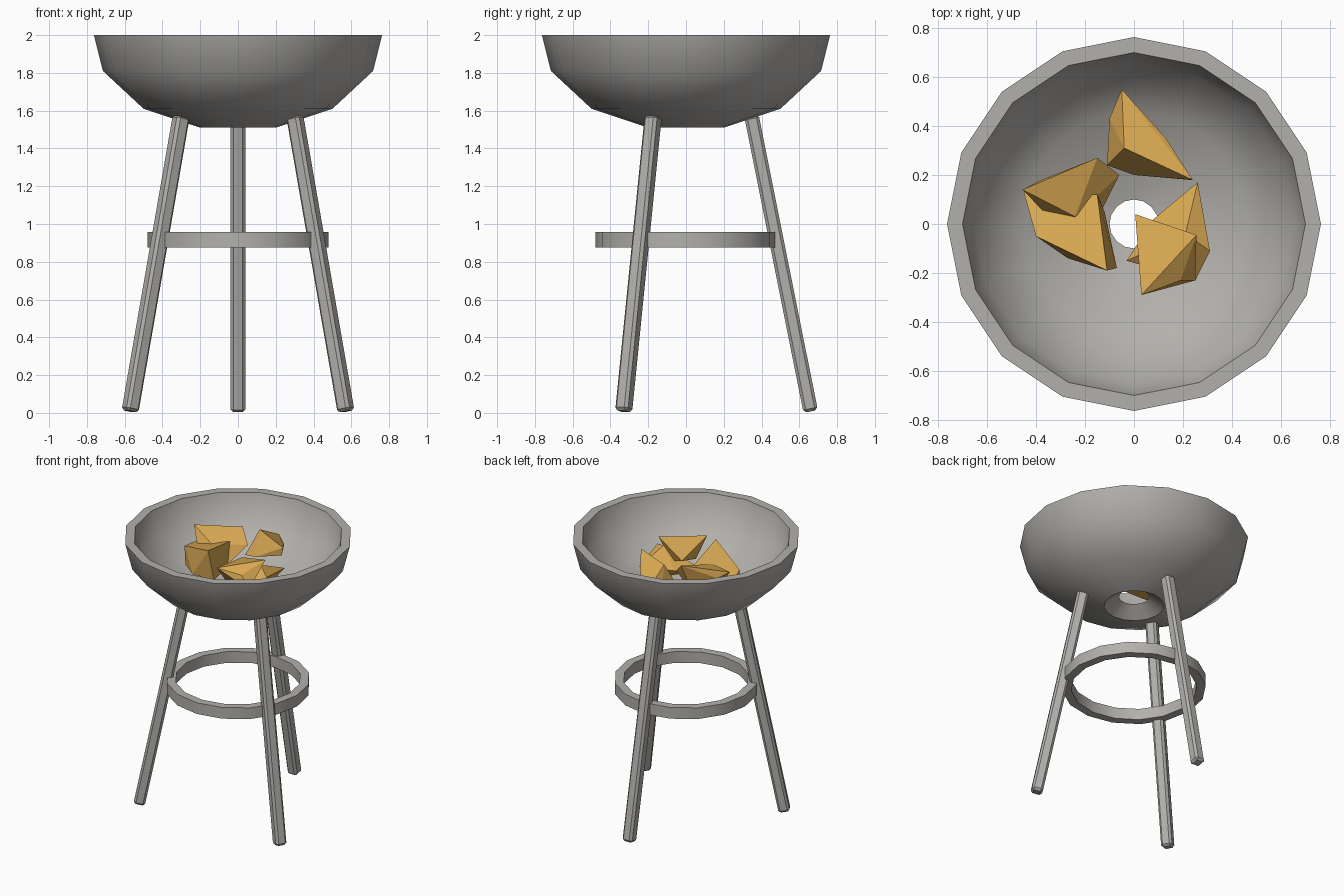
import bpy, bmesh, math
from mathutils import Vector, Matrix

if "Cube" in bpy.data.objects:
    bpy.data.objects.remove(bpy.data.objects["Cube"])


def material(name, rgb):
    m = bpy.data.materials.new(name)
    m.diffuse_color = (*rgb, 1)
    m.use_nodes = True
    m.node_tree.nodes["Principled BSDF"].inputs["Base Color"].default_value = m.diffuse_color
    return m


GREY = material("warm_grey_metal", (0.45, 0.435, 0.41))
GOLD = material("golden_stone", (0.72, 0.41, 0.09))


def add_object(name, bm, mat, smooth=None):
    bmesh.ops.recalc_face_normals(bm, faces=bm.faces)
    me = bpy.data.meshes.new(name)
    bm.to_mesh(me)
    bm.free()
    me.materials.append(mat)
    ob = bpy.data.objects.new(name, me)
    bpy.context.collection.objects.link(ob)
    if smooth:
        bpy.ops.object.select_all(action='DESELECT')
        ob.select_set(True)
        bpy.context.view_layer.objects.active = ob
        bpy.ops.object.shade_smooth_by_angle(angle=math.radians(smooth))
    return ob


def lathe(name, profile, mat, smooth, sides=16):
    """Turn a closed (radius, height) profile around z."""
    bm = bmesh.new()
    rings = []
    for i in range(sides):
        a = math.tau * i / sides
        rings.append([bm.verts.new((r * math.cos(a), r * math.sin(a), z)) for r, z in profile])
    n = len(profile)
    for i in range(sides):
        a, b = rings[i], rings[(i + 1) % sides]
        for j in range(n):
            k = (j + 1) % n
            bm.faces.new((a[j], b[j], b[k], a[k]))
    return add_object(name, bm, mat, smooth)


# Thick bowl with a flared drain hole in the bottom
lathe("bowl", [(0.2, 1.51), (0.5, 1.61), (0.715, 1.81), (0.763, 2.0),
               (0.7, 2.0), (0.655, 1.835), (0.46, 1.665), (0.1, 1.58)], GREY, 36)

# Brace ring joining the legs
lathe("brace_ring", [(0.42, 0.875), (0.48, 0.875), (0.48, 0.957), (0.42, 0.957)], GREY, 30)

# Three splayed square legs with chamfered edges
foot, top = Vector((0, 0.66, 0.008)), Vector((0, 0.347, 1.572))
axis = top - foot
for i in range(3):
    bm = bmesh.new()
    bmesh.ops.create_cube(bm, size=1)
    bmesh.ops.scale(bm, vec=(0.077, 0.077, axis.length), verts=bm.verts)
    bmesh.ops.bevel(bm, geom=bm.edges[:], offset=0.015, segments=1, affect='EDGES')
    tilt = Matrix.Rotation(math.atan2(-axis.y, axis.z), 4, 'X')
    turn = Matrix.Rotation(math.tau * i / 3, 4, 'Z')
    bm.transform(turn @ Matrix.Translation((foot + top) / 2) @ tilt)
    add_object(f"leg_{i + 1}", bm, GREY)

# Angular stone chunks lying in the bowl
CHUNKS = {
    "back": [(-.04, .31, 1.92), (.24, .18, 1.91), (.23, .18, 1.85), (-.11, .24, 1.74),
             (0, .2, 1.77), (-.05, .55, 1.79), (-.1, .43, 1.74), (.13, .35, 1.84)],
    "left_back": [(-.455, .14, 1.91), (-.38, .18, 1.86), (-.15, .27, 1.925), (-.06, .2, 1.84),
                  (-.13, .06, 1.73), (-.24, .03, 1.87), (-.3, -.02, 1.75), (-.2, .2, 1.7)],
    "left_front": [(-.4, -.05, 1.84), (-.45, .13, 1.79), (-.15, .12, 1.875), (-.11, -.19, 1.935),
                   (-.07, -.18, 1.725), (-.4, -.04, 1.70), (-.27, -.14, 1.7), (-.12, .05, 1.72)],
    "right_front": [(.005, .04, 1.83), (.255, -.045, 1.91), (.03, -.29, 1.885),
                    (.25, -.23, 1.76), (.19, -.23, 1.85), (.06, -.2, 1.74), (.15, -.05, 1.76)],
    "right": [(.26, .17, 1.77), (.31, -.11, 1.82), (-.03, -.15, 1.7), (.08, .02, 1.73),
              (.25, -.23, 1.72), (.21, -.04, 1.86), (.2, .05, 1.66)],
}
for name, points in CHUNKS.items():
    bm = bmesh.new()
    for p in points:
        bm.verts.new(p)
    hull = bmesh.ops.convex_hull(bm, input=bm.verts)
    loose = [g for g in hull["geom_interior"] if isinstance(g, bmesh.types.BMVert)]
    bmesh.ops.delete(bm, geom=loose, context='VERTS')
    add_object(f"stone_chunk_{name}", bm, GOLD)
